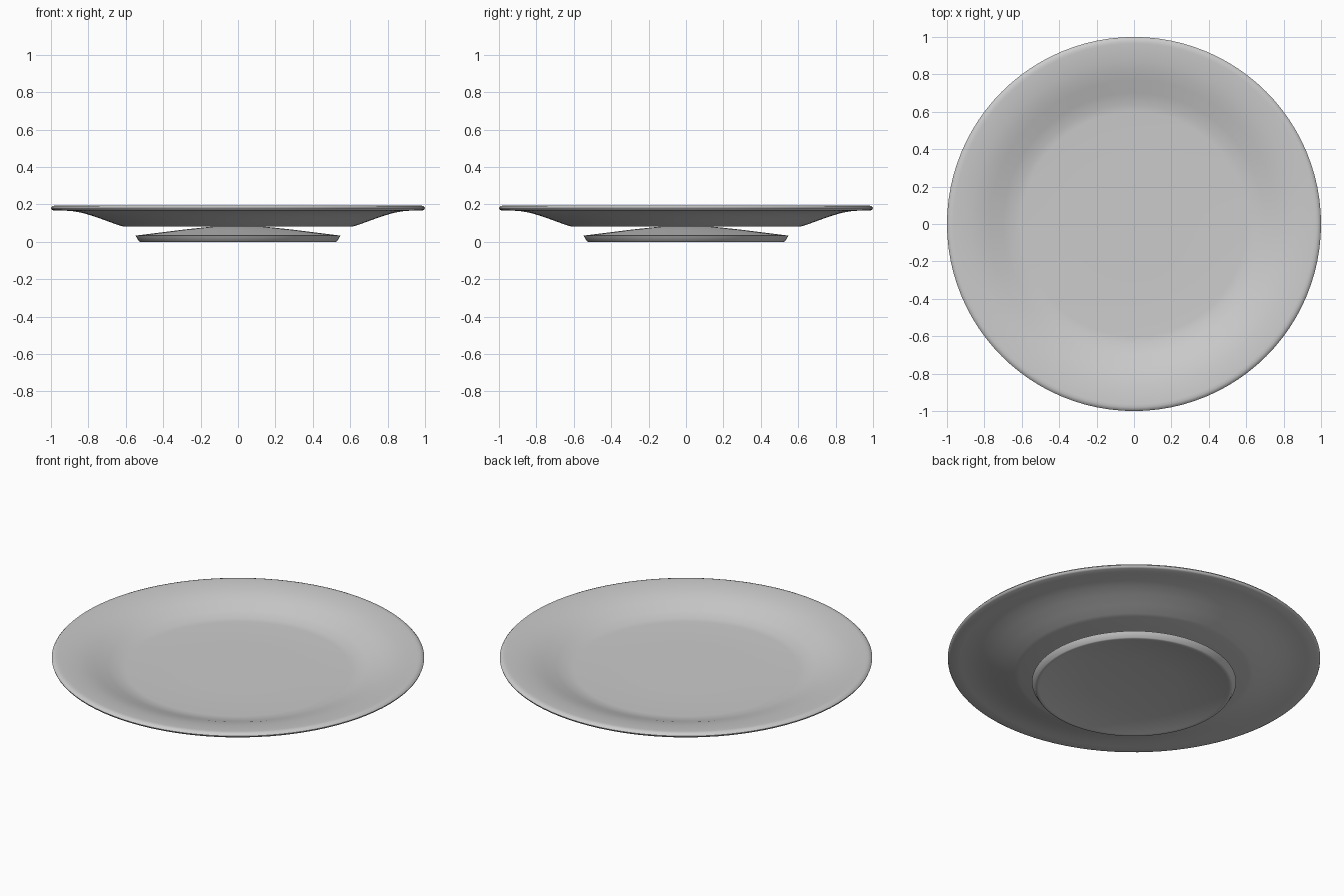
import bpy
import bmesh
import math

cube = bpy.data.objects.get("Cube")
if cube:
    bpy.data.objects.remove(cube, do_unlink=True)

SEGMENTS = 96

# Single glaze colour
glaze = bpy.data.materials.new("pale_grey_glaze")
glaze.use_nodes = True
colour = (0.6, 0.6, 0.6, 1.0)
glaze.diffuse_color = colour
glaze.node_tree.nodes["Principled BSDF"].inputs["Base Color"].default_value = colour


def lathe(name, profile, sharp_angle):
    """Turn a (radius, height) profile around the z axis."""
    bm = bmesh.new()
    verts = [bm.verts.new((r, 0, z)) for r, z in profile]
    edges = [bm.edges.new(pair) for pair in zip(verts, verts[1:])]
    bmesh.ops.spin(bm, geom=verts + edges, cent=(0, 0, 0), axis=(0, 0, 1),
                   angle=math.tau, steps=SEGMENTS, use_duplicate=False)
    bmesh.ops.remove_doubles(bm, verts=bm.verts, dist=0.0005)
    bmesh.ops.recalc_face_normals(bm, faces=bm.faces)
    mesh = bpy.data.meshes.new(name)
    bm.to_mesh(mesh)
    bm.free()
    obj = bpy.data.objects.new(name, mesh)
    bpy.context.collection.objects.link(obj)
    mesh.materials.append(glaze)
    bpy.ops.object.select_all(action="DESELECT")
    obj.select_set(True)
    bpy.context.view_layer.objects.active = obj
    bpy.ops.object.shade_smooth_by_angle(angle=math.radians(sharp_angle))
    return obj


# Dish: flat floor, flared side, rounded lip, then the underside back to centre
lathe("plate_dish", [
    (0, 0.112), (0.3, 0.112), (0.6, 0.112), (0.64, 0.115), (0.70, 0.133),
    (0.77, 0.158), (0.82, 0.173), (0.87, 0.184), (0.92, 0.190), (0.965, 0.194),
    (0.98, 0.194), (0.992, 0.190), (1.0, 0.181), (0.997, 0.173), (0.988, 0.168),
    (0.93, 0.167), (0.88, 0.163), (0.83, 0.154), (0.77, 0.136), (0.70, 0.111),
    (0.64, 0.089), (0.615, 0.082), (0.3, 0.082), (0, 0.082)], 50)

# Foot: shallow cone meeting the dish, tapered rim, hollow underneath
lathe("plate_foot", [
    (0, 0.096), (0.3, 0.064), (0.548, 0.033), (0.543, 0.025), (0.53, 0.003),
    (0.524, 0), (0.512, 0), (0.505, 0.003), (0.25, 0.02), (0, 0.036)], 40)
